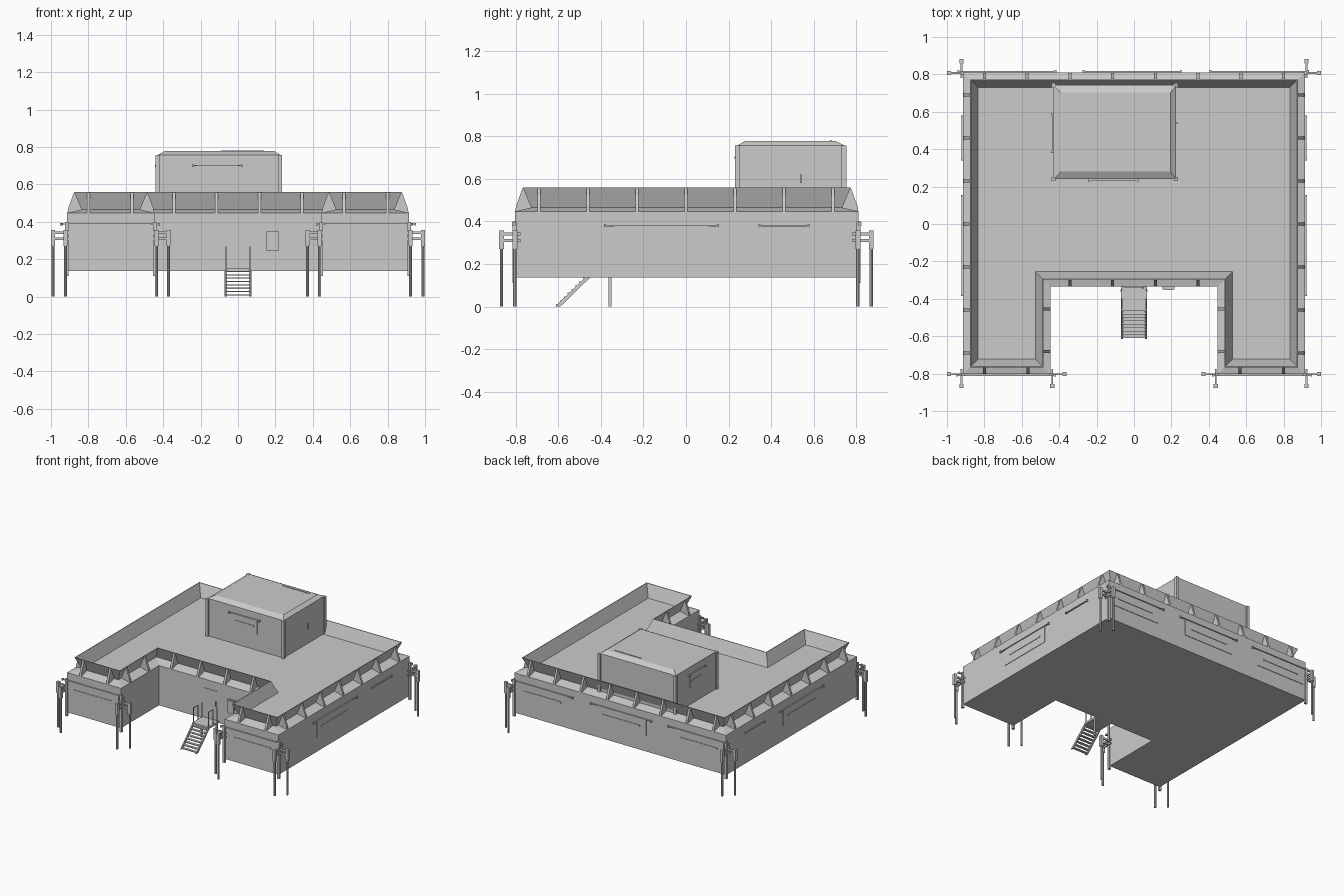
import bpy, bmesh
from mathutils import Vector

if "Cube" in bpy.data.objects:
    bpy.data.objects.remove(bpy.data.objects["Cube"])


def mesh_object(name, verts, faces):
    me = bpy.data.meshes.new(name)
    bm = bmesh.new()
    vs = [bm.verts.new(v) for v in verts]
    for f in faces:
        bm.faces.new([vs[i] for i in f])
    bmesh.ops.recalc_face_normals(bm, faces=bm.faces)
    bm.to_mesh(me)
    bm.free()
    ob = bpy.data.objects.new(name, me)
    bpy.context.collection.objects.link(ob)
    return ob


def stack(name, loops):
    """Closed solid skinned through equal-length loops."""
    n = len(loops[0])
    verts = [v for lp in loops for v in lp]
    faces = [list(range(n)), list(range(len(verts) - n, len(verts)))]
    for k in range(len(loops) - 1):
        for i in range(n):
            j = (i + 1) % n
            faces.append([k * n + i, k * n + j, k * n + n + j, k * n + n + i])
    return mesh_object(name, verts, faces)


def rect(x0, x1, y0, y1, z):
    return [(x0, y0, z), (x1, y0, z), (x1, y1, z), (x0, y1, z)]


def box(name, x0, x1, y0, y1, z0, z1):
    return stack(name, [rect(x0, x1, y0, y1, z0), rect(x0, x1, y0, y1, z1)])


def rod(name, a, b, r=0.004, sides=6):
    a, b = Vector(a), Vector(b)
    q = (b - a).to_track_quat('Z', 'Y')
    bpy.ops.mesh.primitive_cylinder_add(vertices=sides, radius=r, depth=(b - a).length,
                                        location=(a + b) / 2, rotation=q.to_euler())
    bpy.context.object.name = name


# U-shaped outline, counter-clockwise
W, YF, YB, NX, NY = 0.913, -0.803, 0.81, 0.447, -0.335
outline = [(-W, YF), (-NX, YF), (-NX, NY), (NX, NY), (NX, YF), (W, YF), (W, YB), (-W, YB)]


def inset(d, z):
    out = []
    n = len(outline)
    for i in range(n):
        p0, p, p1 = (Vector(outline[(i + k) % n]) for k in (-1, 0, 1))
        e0, e1 = (p - p0).normalized(), (p1 - p).normalized()
        q = p + d * (Vector((-e0.y, e0.x)) + Vector((-e1.y, e1.x)))
        out.append((q.x, q.y, z))
    return out


# Hull with sloped ledge, outward-leaning parapet and sunken flat roof
stack("hull", [inset(0, 0.137), inset(0, 0.447), inset(0.076, 0.465), inset(0.037, 0.56),
               inset(0.042, 0.56), inset(0.08, 0.465)])

# Parapet brackets: (depth inwards, height) profile
fin_profile = [(0.0, 0.445), (0.006, 0.475), (0.036, 0.557), (0.04, 0.557), (0.078, 0.46)]


def fin(p, inward):
    p, inward = Vector(p), Vector(inward)
    t = Vector((-inward.y, inward.x)) * 0.008
    stack("parapet_bracket", [[(*(p + inward * d + t * s), z) for d, z in fin_profile]
                              for s in (-1, 1)])


for s in (-1, 1):
    for k in range(-3, 4):
        fin((s * W, k * 0.23), (-s, 0))
    for x in (0.115, 0.343, 0.572, 0.80):
        fin((s * x, YB), (0, -1))
    for x in (0.115, 0.343):
        fin((s * x, NY), (0, 1))
    for x in (0.567, 0.80):
        fin((s * x, YF), (0, 1))
    for y in (-0.455, -0.683):
        fin((s * NX, y), (s, 0))


# Wall panels: thin plate, raised slot and a rail with end knobs
def wall_panel(name, axis, wall, sign, c, half, z, h, over=0.045, plate=True):
    def piece(part, a, b, z0, z1, d):
        lo, hi = sorted((wall - sign * 0.002, wall + sign * d))
        if axis == 'x':
            box(name + part, lo, hi, a, b, z0, z1)
        else:
            box(name + part, a, b, lo, hi, z0, z1)
    if plate:
        piece("_plate", c - half, c + half, z - h, z, 0.004)
        piece("_slot", c - half * 0.75, c + half * 0.75, z - h * 0.53, z - h * 0.43, 0.008)
    e = half + over
    piece("_rail", c - e, c + e, z - 0.003, z + 0.003, 0.009)
    for k in (-e, e):
        piece("_knob", c + k - 0.005, c + k + 0.005, z - 0.007, z + 0.007, 0.013)


for s in (-1, 1):
    wall_panel("wing_panel", 'y', YF, -1, s * 0.685, 0.218, 0.387, 0.13)
    wall_panel("side_panel", 'x', s * W, s, -0.115, 0.22, 0.38, 0.13)
    wall_panel("side_rail", 'x', s * W, s, 0.46, 0.07, 0.38, 0.13, plate=False)
for x in (-0.68, -0.01, 0.67):
    wall_panel("back_panel", 'y', YB, 1, x, 0.215, 0.387, 0.13)

# Rooftop cabin with chamfered roof and corner posts
X0, X1, Y0, Y1 = -0.43, 0.225, 0.24, 0.742
stack("cabin", [rect(X0, X1, Y0, Y1, 0.46), rect(X0, X1, Y0, Y1, 0.757),
                rect(X0 + 0.04, X1 - 0.03, Y0 + 0.04, Y1 - 0.04, 0.778)])
for x in (X0, X1):
    for y in (Y0, Y1):
        box("cabin_post", x - 0.011, x + 0.011, y - 0.011, y + 0.011, 0.46, 0.756)
wall_panel("cabin_front", 'y', Y0, -1, -0.11, 0.11, 0.70, 0.11, over=0.02)
wall_panel("cabin_left", 'x', X0, -1, 0.485, 0.08, 0.70, 0.11, over=0.02)
box("cabin_handle", X1, X1 + 0.008, 0.535, 0.545, 0.58, 0.62)
box("roof_strip", -0.09, 0.14, 0.676, 0.682, 0.77, 0.782)


# Corner legs on paired arms
def leg(x, y, dx, dy):
    for z in (0.31, 0.342):
        a, b = sorted((x - dx * 0.085, x)), sorted((y - dy * 0.085, y))
        box("leg_arm", a[0] - 0.005, a[1] + 0.005, b[0] - 0.005, b[1] + 0.005, z - 0.007, z + 0.007)
    rod("leg_pole", (x, y, 0), (x, y, 0.35), 0.008, 8)
    box("leg_sleeve", x - 0.011, x + 0.011, y - 0.011, y + 0.011, 0.27, 0.357)


def corner(x, y, sx, sy):
    leg(x + sx * 0.076, y, sx, 0)
    leg(x + sx * 0.01, y + sy * 0.063, 0, sy)
    px, py = x + sx * 0.002, y + sy * 0.002
    box("corner_bracket", px - 0.009, px + 0.009, py - 0.009, py + 0.009, 0.11, 0.40)


for s in (-1, 1):
    corner(s * W, YF, s, -1)
    corner(s * W, 0.807, s, 1)
    corner(s * NX, YF, -s, -1)

# Entrance: door, window, landing, stairs and railings
box("door", -0.055, 0.055, NY - 0.004, NY, 0.15, 0.38)
box("door_handle", 0.044, 0.05, NY - 0.012, NY, 0.265, 0.30)
box("window_frame", 0.153, 0.216, NY - 0.014, NY, 0.243, 0.35)
box("window_pane", 0.161, 0.208, NY - 0.017, NY - 0.01, 0.251, 0.342)
box("landing", -0.07, 0.07, -0.465, NY, 0.137, 0.152)
for s in (-1, 1):
    x = s * 0.065
    stack("stair_stringer", [[(x + k, -0.465, 0.145), (x + k, -0.615, 0.0), (x + k, -0.59, 0.0),
                              (x + k, -0.45, 0.137)] for k in (-0.005, 0.005)])
    box("landing_post", x - 0.006, x + 0.006, -0.363, -0.349, 0, 0.14)
    for y in (-0.455, -0.40, -0.35):
        rod("rail_post", (x, y, 0.15), (x, y, 0.265), 0.003)
    rod("hand_rail", (x, -0.455, 0.265), (x, -0.40, 0.265), 0.003)
for i in range(8):
    t = (i + 0.5) / 8
    y, z = -0.465 - 0.145 * t, 0.143 * (1 - t)
    box("stair_tread", -0.063, 0.063, y - 0.009, y + 0.011, z - 0.003, z + 0.003)
